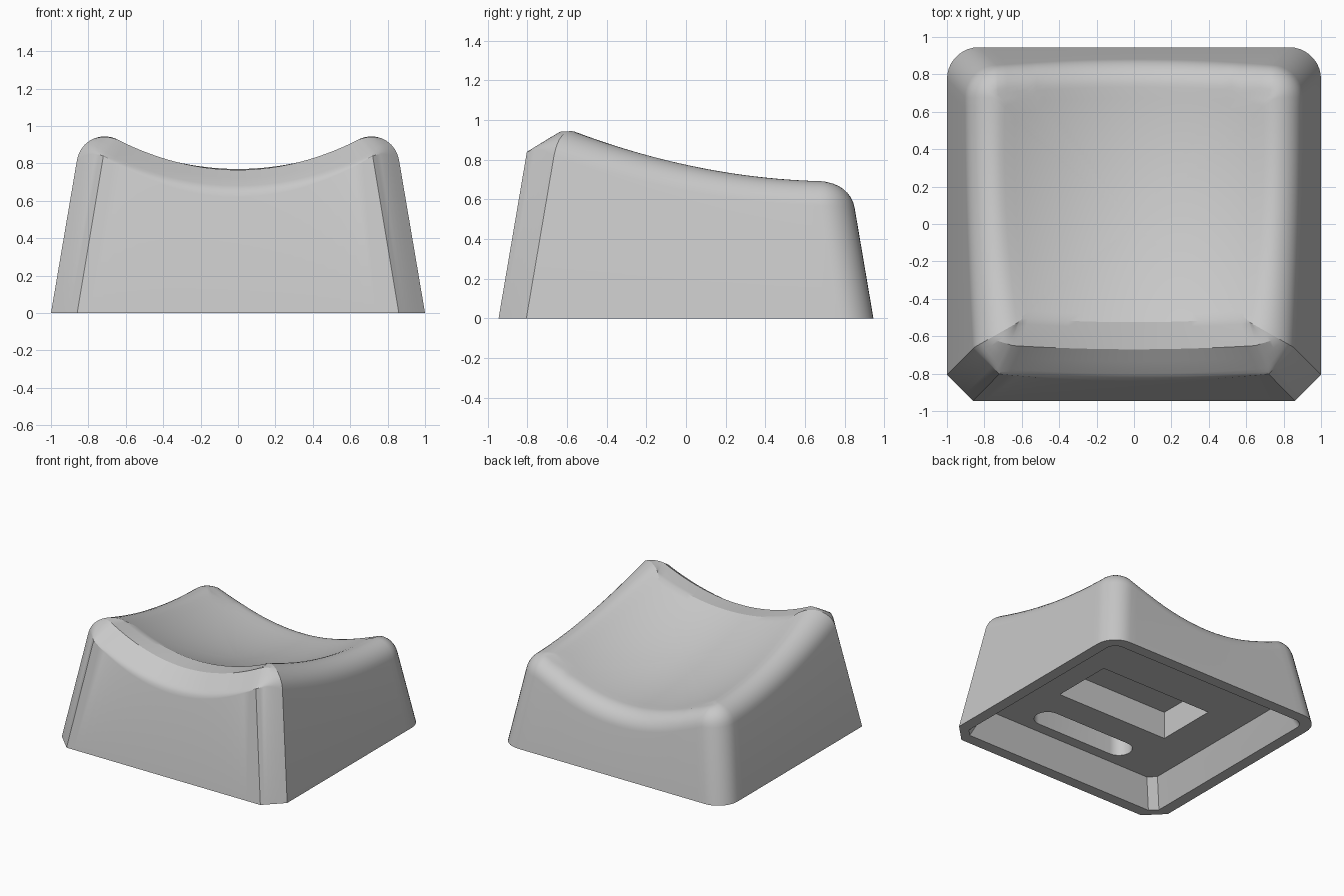
import bpy, math
from mathutils import Vector

cube = bpy.data.objects.get("Cube")
if cube:
    bpy.data.objects.remove(cube, do_unlink=True)

HALF_X, HALF_Y = 1.0, 0.945
SLOPE = 0.17      # wall lean
RADIUS = 0.15     # rim fillet
STEPS = 10        # segments across the rim

plastic = bpy.data.materials.new("grey plastic")
plastic.use_nodes = True
grey = (0.58, 0.58, 0.58, 1)
plastic.diffuse_color = grey
plastic.node_tree.nodes["Principled BSDF"].inputs["Base Color"].default_value = grey


def lerp(a, b, t):
    return a + (b - a) * t


def dish(x, y):
    """Height of the scooped top."""
    return 0.5 + 0.18 * (y - 0.7) ** 2 + 0.37 * x * x


def place(edge, u, d, c=None, r=None):
    """Point on the half outline inset by d: cut front corner, round back corner."""
    c = 0.14 - 0.43 * min(max(d - 0.145, 0), 0.26) if c is None else c
    r = max(0.17 - max(0, d - 0.1), 0.02) if r is None else r
    hx, hy = HALF_X - d, HALF_Y - d
    if edge == "front":
        return u * (hx - c), -hy
    if edge == "cut":
        return hx - c + u * c, -hy + u * c
    if edge == "side":
        return hx, lerp(c - hy, hy - r, u)
    if edge == "round":
        a = u * math.pi / 2
        return hx - r + r * math.cos(a), hy - r + r * math.sin(a)
    return (1 - u) * (hx - r), hy


# Half perimeter, from front centre to back centre
SPECS = [("front", i / 14) for i in range(15)]
SPECS += [("cut", i / 7) for i in range(1, 7)]
SPECS += [("side", i / 24) for i in range(25)]
SPECS += [("round", i / 9) for i in range(1, 9)]
SPECS += [("back", i / 14) for i in range(15)]


def front_section(u):
    """Two chamfer bands above the front wall, the lower one eased into it."""
    def on_wall(z):
        return Vector((0.72 * u, SLOPE * z - HALF_Y, z))

    edge_z = 0.66 + 0.18 * u * u
    start, edge = on_wall(edge_z - 0.04 * (1 - u * u)), on_wall(edge_z)
    mid = Vector((0.65 * u, 0.02 * u * u - 0.67, 0.765 + 0.165 * u * u))
    x, y = 0.61 * u, 0.022 * u * u - 0.525
    lip = Vector((x, y, dish(x, y)))
    ease = edge.lerp(mid, 0.2)
    points = [start.lerp(edge, t / 3).lerp(edge.lerp(ease, t / 3), t / 3) for t in range(3)]
    points += [ease.lerp(mid, t / 2) for t in range(2)]
    return points + [mid.lerp(lip, t / 5) for t in range(6)]


def fillet_section(edge, u):
    """Circle tangent to the wall and to the dish."""
    def top(d):
        return dish(*place(edge, u, d))

    n = math.hypot(1, SLOPE)

    def fit(h):
        cd, cz = SLOPE * h + RADIUS / n, h - RADIUS * SLOPE / n
        if cz > top(cd):
            return 0, cd, cz, cd
        gap, foot = min((math.hypot(d - cd, top(d) - cz), d)
                        for d in (cd - 0.05 + 0.002 * k for k in range(110)))
        return gap, cd, cz, foot

    lo, hi = 0.1, 1.2
    for _ in range(18):
        mid = (lo + hi) / 2
        if fit(mid)[0] > RADIUS:
            lo = mid
        else:
            hi = mid
    _, cd, cz, foot = fit(lo)
    start = math.pi - math.atan(SLOPE)
    end = math.atan2(top(foot) - cz, foot - cd)
    points = []
    for i in range(STEPS + 1):
        a = lerp(start, end, i / STEPS)
        points.append(Vector((*place(edge, u, cd + RADIUS * math.cos(a)),
                              cz + RADIUS * math.sin(a))))
    return points


def corner_section(u):
    """Blend from the front chamfer to the side fillet over the cut corner."""
    pairs = zip(front_section(1), fillet_section("side", 0))
    arch = 0.02 * math.sin(math.pi * u)
    return [a.lerp(b, u) + Vector((0, 0, arch * (1 - k / STEPS)))
            for k, (a, b) in enumerate(pairs)]


def rim_section(edge, u):
    if edge == "front":
        return front_section(u)
    if edge == "cut":
        return corner_section(u)
    return fillet_section(edge, u)


def loft(name, rings):
    """Closed solid through a stack of equal rings."""
    n = len(rings[0])
    verts = [v for ring in rings for v in ring]
    faces = [tuple(reversed(range(n))), tuple(range(len(verts) - n, len(verts)))]
    for k in range(len(rings) - 1):
        for i in range(n):
            j = (i + 1) % n
            faces.append((k * n + i, k * n + j, k * n + n + j, k * n + n + i))
    mesh = bpy.data.meshes.new(name)
    mesh.from_pydata(verts, [], faces)
    mesh.materials.append(plastic)
    obj = bpy.data.objects.new(name, mesh)
    bpy.context.collection.objects.link(obj)
    return obj


def mirrored(half):
    return half + [(-x, y, z) for x, y, z in reversed(half[1:-1])]


# Cap body: base, rim, then the dish closing in on its centre
sections = [rim_section(*s) for s in SPECS]
halves = [[(*place(*s, 0), 0) for s in SPECS]]
halves += [[tuple(section[k]) for section in sections] for k in range(STEPS + 1)]
lip = halves[-1]
for f in (0.92, 0.8, 0.65, 0.5, 0.35, 0.2, 0.06):
    halves.append([(x * f, y * f, dish(x * f, y * f)) for x, y, z in lip])
body = loft("cap_body", [mirrored(h) for h in halves])


# Underside cutters
def cavity_ring(z):
    d = 0.09 + 0.42 * z
    return mirrored([(*place(*s, d, 0.055, 0.08), z) for s in SPECS
                     if s[0] in ("cut", "round") or s[1] in (0, 1)])


def slot_ring(z, half=0.34, r=0.1, y=-0.58):
    pts = []
    for side in (1, -1):
        for i in range(17):
            a = math.pi * (i / 16 - 0.5)
            pts.append((side * (half + r * math.cos(a)), y + side * r * math.sin(a), z))
    return pts


def box_ring(z):
    return [(-0.5, -0.25, z), (0.5, -0.25, z), (0.5, 0.25, z), (-0.5, 0.25, z)]


cutters = [loft("underside_cavity", [cavity_ring(-0.05), cavity_ring(0.21)]),
           loft("front_slot", [slot_ring(0.1), slot_ring(0.43)]),
           loft("centre_pocket", [box_ring(0.1), box_ring(0.43)])]

bpy.ops.object.select_all(action="DESELECT")
bpy.context.view_layer.objects.active = body
body.select_set(True)
for cutter in cutters:
    cut = body.modifiers.new(cutter.name, "BOOLEAN")
    cut.operation = "DIFFERENCE"
    cut.solver = "EXACT"
    cut.object = cutter
    bpy.ops.object.modifier_apply(modifier=cut.name)
    bpy.data.objects.remove(cutter, do_unlink=True)

bpy.ops.object.shade_smooth_by_angle(angle=math.radians(22))
